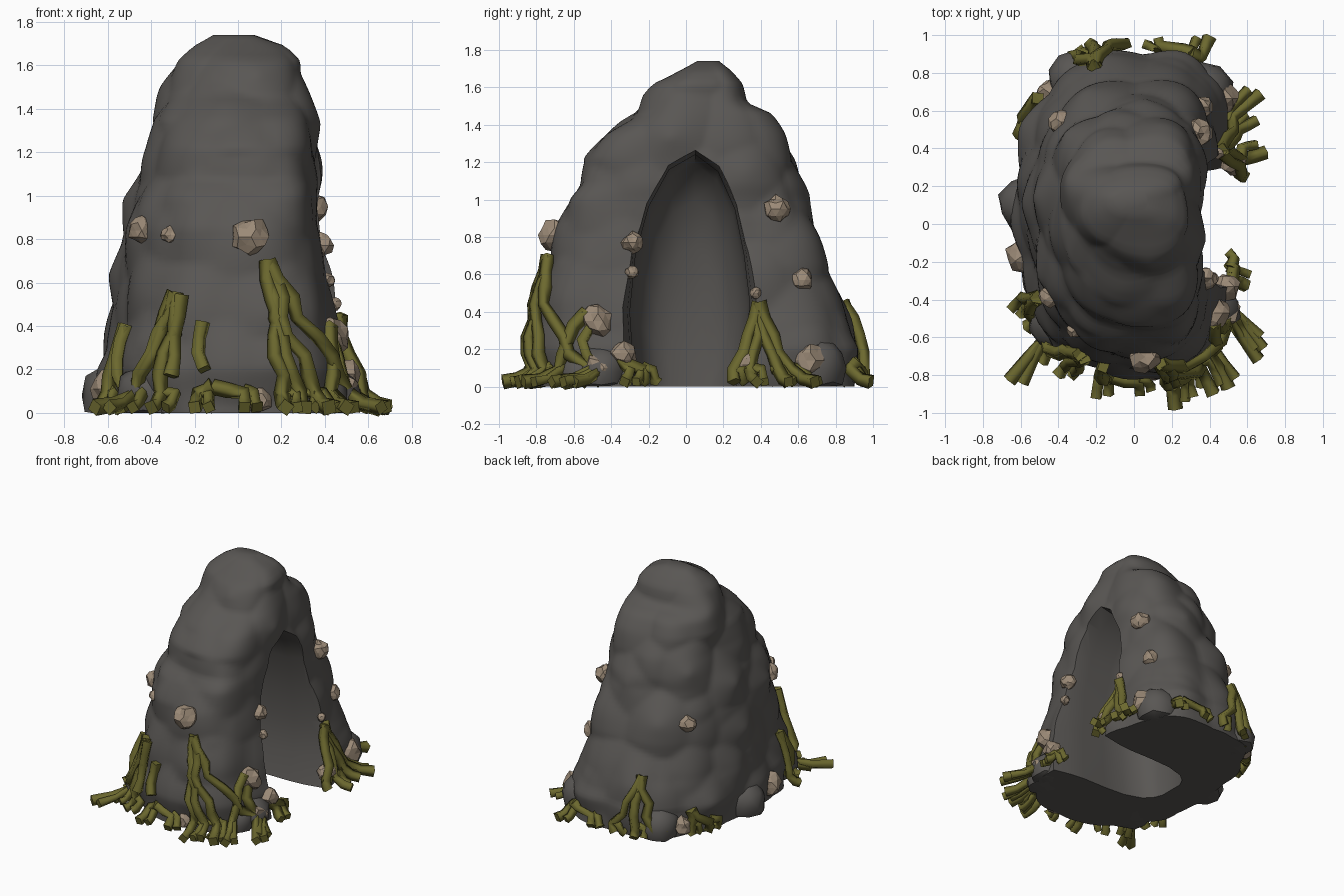
import bpy
import bmesh
import math
import random
from mathutils import Vector, noise

random.seed(4)
if "Cube" in bpy.data.objects:
    bpy.data.objects.remove(bpy.data.objects["Cube"], do_unlink=True)


def make_material(name, rgb):
    mat = bpy.data.materials.new(name)
    mat.use_nodes = True
    mat.diffuse_color = (*rgb, 1)
    bsdf = next(n for n in mat.node_tree.nodes if n.type == 'BSDF_PRINCIPLED')
    bsdf.inputs["Base Color"].default_value = (*rgb, 1)
    bsdf.inputs["Roughness"].default_value = 0.9
    return mat


ROCK = make_material("dark grey rock", (0.10, 0.094, 0.088))
ROOT = make_material("olive root", (0.15, 0.14, 0.028))
STONE = make_material("tan stone", (0.33, 0.255, 0.185))


def add_object(name, bm, mat):
    bmesh.ops.recalc_face_normals(bm, faces=bm.faces)
    mesh = bpy.data.meshes.new(name)
    bm.to_mesh(mesh)
    bm.free()
    obj = bpy.data.objects.new(name, mesh)
    bpy.context.collection.objects.link(obj)
    mesh.materials.append(mat)
    return obj


def select_only(obj):
    bpy.ops.object.select_all(action='DESELECT')
    obj.select_set(True)
    bpy.context.view_layer.objects.active = obj


def loft(rings):
    """Skin a list of closed rings and cap both ends."""
    bm = bmesh.new()
    rows = [[bm.verts.new(p) for p in ring] for ring in rings]
    count = len(rows[0])
    for low, high in zip(rows, rows[1:]):
        for i in range(count):
            j = (i + 1) % count
            bm.faces.new((low[i], low[j], high[j], high[i]))
    bm.faces.new(rows[0][::-1])
    bm.faces.new(rows[-1])
    return bm


# Extents of the rock mass by height: z, right, left, front, back
LEVELS = [
    (0, -.62, .52, -.80, .92), (.2, -.64, .52, -.82, .93),
    (.4, -.59, .47, -.78, .86), (.65, -.56, .44, -.74, .79),
    (.85, -.53, .40, -.70, .70), (1.0, -.49, .38, -.64, .63),
    (1.08, -.46, .38, -.57, .62), (1.22, -.42, .36, -.56, .58),
    (1.35, -.41, .35, -.43, .52), (1.46, -.36, .34, -.26, .46),
    (1.52, -.33, .33, -.22, .34), (1.62, -.27, .31, -.16, .30),
    (1.69, -.2, .24, -.04, .24), (1.74, -.12, .08, .05, .18)]
CENTRE_Y = 0.12


def surface(angle, z, out=0.0):
    """Point on the lumpy outer rock surface at an angle and height."""
    z = min(max(z, 0), LEVELS[-1][0])
    for lo, hi in zip(LEVELS, LEVELS[1:]):
        if z <= hi[0]:
            break
    k = (z - lo[0]) / (hi[0] - lo[0])
    x0, x1, y0, y1 = [a + (b - a) * k for a, b in zip(lo[1:], hi[1:])]
    c, s = math.cos(angle), math.sin(angle)
    a = x1 if c > 0 else -x0
    b = y1 - CENTRE_Y if s > 0 else CENTRE_Y - y0
    n = 3.4 if c > 0 else 2.2
    r = ((abs(c) / a) ** n + (abs(s) / b) ** n) ** (-1 / n)
    # Boulder-like bulges with creases between them
    p = Vector((c * r, s * r, z))
    cell = noise.voronoi(p * 3.2)[0][0]
    r += 0.09 * (0.42 - cell) * min(1, r * 3) + out
    return Vector((c * r, CENTRE_Y + s * r, z))


def angle_of(x, y):
    return math.atan2(y - CENTRE_Y, x)


# Rock shell
SEGMENTS, ROWS = 112, 76
top = LEVELS[-1][0]
rings = [[surface(math.tau * i / SEGMENTS, top * j / ROWS) for i in range(SEGMENTS)]
         for j in range(ROWS + 1)]
rock = add_object("rock_arch", loft(rings), ROCK)

# Cave hollowed into the left side
OPENING = [(-.25, -.1), (-.28, .1), (-.3, .4), (-.27, .7), (-.2, .96),
           (-.09, 1.16), (.05, 1.24), (.17, 1.15), (.26, .95), (.31, .7),
           (.34, .45), (.32, .2), (.24, -.1)]
DEPTHS = [(-.34, .35), (-.31, .6), (-.25, .8), (-.12, .96), (.05, 1.0),
          (.24, 1.0), (.36, 1.04), (.46, 1.12), (.8, 1.4)]
rings = []
for x, f in DEPTHS:
    rings.append([(x, .02 + (y - .02) * f, z * (f if f < 1 else f * .5 + .5) if z > 0 else z)
                  for y, z in OPENING])
cutter = add_object("cave_cutter", loft(rings), ROCK)
mod = rock.modifiers.new("cave", 'BOOLEAN')
mod.operation = 'DIFFERENCE'
mod.solver = 'EXACT'
mod.object = cutter
select_only(rock)
bpy.ops.object.modifier_apply(modifier=mod.name)
bpy.data.objects.remove(cutter, do_unlink=True)
select_only(rock)
bpy.ops.object.shade_smooth_by_angle(angle=math.radians(42))


def lump(name, x, y, z, r, mat, detail, rough, sink):
    """Irregular stone pressed into the rock surface."""
    centre = surface(angle_of(x, y), z, -sink * r)
    bm = bmesh.new()
    bmesh.ops.create_icosphere(bm, subdivisions=detail, radius=r)
    for v in bm.verts:
        v.co *= 1 + random.uniform(-rough, rough)
        v.co += centre
        v.co.z = max(v.co.z, 0)
    return add_object(name, bm, mat)


# Low boulders around the foot
for x, y, z, r in [(.45, .85, .1, .17), (.5, -.55, .08, .14), (-.6, .1, .08, .16),
                   (-.45, -.6, .08, .16), (-.3, .75, .08, .15), (.3, -.4, .06, .12)]:
    boulder = lump("foot_boulder", x, y, z, r, ROCK, 2, .07, .5)
    select_only(boulder)
    bpy.ops.object.shade_smooth_by_angle(angle=math.radians(42))

# Tan stones
STONES = [(.06, -.7, .81, .085), (-.46, -.4, .84, .06), (-.33, -.6, .82, .04),
          (.45, -.36, .77, .055), (.45, -.33, .61, .035), (.48, -.55, .35, .085),
          (.52, -.53, .1, .085), (.5, -.34, .18, .07), (.5, .31, .12, .065),
          (.36, .5, .95, .07), (.42, .7, .57, .06), (.54, .75, .14, .09),
          (-.66, -.2, .11, .09), (-.35, .5, .78, .06), (-.42, .66, .08, .07),
          (.42, .36, .5, .03), (.1, -.8, .06, .06)]
for x, y, z, r in STONES:
    lump("tan_stone", x, y, z, r, STONE, 2, .17, .1)


def strand(start, end, end_z, thick):
    """Angular root creeping down the rock from start to end."""
    a0, a1 = angle_of(*start[:2]), angle_of(*end)
    turn = (a1 - a0 + math.pi) % math.tau - math.pi
    grounded = end_z < 0.1
    bottom = 0.09 if grounded else end_z
    steps = max(3, int((start[2] - bottom) / 0.1) + 2)
    points = []
    for i in range(steps):
        k = i / (steps - 1)
        wiggle = random.uniform(-.035, .035) if 0 < i else 0
        z = start[2] + (bottom - start[2]) * k
        points.append(surface(a0 + turn * k ** 1.3 + wiggle, z, .02 + .02 * k))
    if grounded:
        tip = Vector((*end, .025))
        points += [points[-1].lerp(tip, .5) * 1.0, tip]
        points[-2].z = .04
    curve = bpy.data.curves.new("root_strand", 'CURVE')
    curve.dimensions = '3D'
    curve.bevel_depth = thick
    curve.bevel_resolution = 0
    curve.use_fill_caps = True
    line = curve.splines.new('POLY')
    line.points.add(len(points) - 1)
    for i, (p, co) in enumerate(zip(line.points, points)):
        p.co = (*co, 1)
        p.radius = random.uniform(.85, 1.1) * (1.15 if i in (0, len(points) - 1) else 1)
    obj = bpy.data.objects.new("root_strand", curve)
    bpy.context.collection.objects.link(obj)
    curve.materials.append(ROOT)
    select_only(obj)
    bpy.ops.object.convert(target='MESH')
    return obj


# Root clusters: top point, end height, ground ends
CLUSTERS = [
    ((.15, -.8, .7), 0, [(.22, -.98), (.31, -.91), (.42, -.9), (.66, -.72)]),
    ((-.31, -.75, .55), 0, [(-.66, -.83), (-.55, -.72), (-.4, -.8)]),
    ((-.28, -.75, .54), .17, [(-.35, -.8)]),
    ((-.17, -.8, .42), .2, [(-.15, -.8)]),
    ((-.12, -.85, .12), 0, [(-.2, -.92), (.03, -.9)]),
    ((.5, .41, .45), 0, [(.7, .38), (.65, .55), (.58, .26), (.67, .69)]),
    ((.5, -.35, .15), 0, [(.5, -.22), (.6, -.33)]),
    ((.5, -.65, .4), 0, [(.64, -.66), (.5, -.87)]),
    ((-.2, .8, .45), 0, [(-.33, .83), (-.23, .96), (-.06, .95)]),
    ((-.45, .6, .2), 0, [(-.56, .52), (-.5, .66)]),
    ((-.52, -.4, .4), 0, [(-.65, -.45), (-.57, -.55)]),
    ((.3, .9, .12), 0, [(.13, .97), (.4, .99)])]
for start, end_z, ends in CLUSTERS:
    for end in ends:
        strand(start, end, end_z, .036)
        if end_z == 0:
            # Splayed toe beside each grounded tip
            side = Vector((end[0], end[1])).normalized().orthogonal() * .06
            near = (end[0] * .97 + side.x, end[1] * .97 + side.y)
            strand((*end, .1), near, 0, .03)
